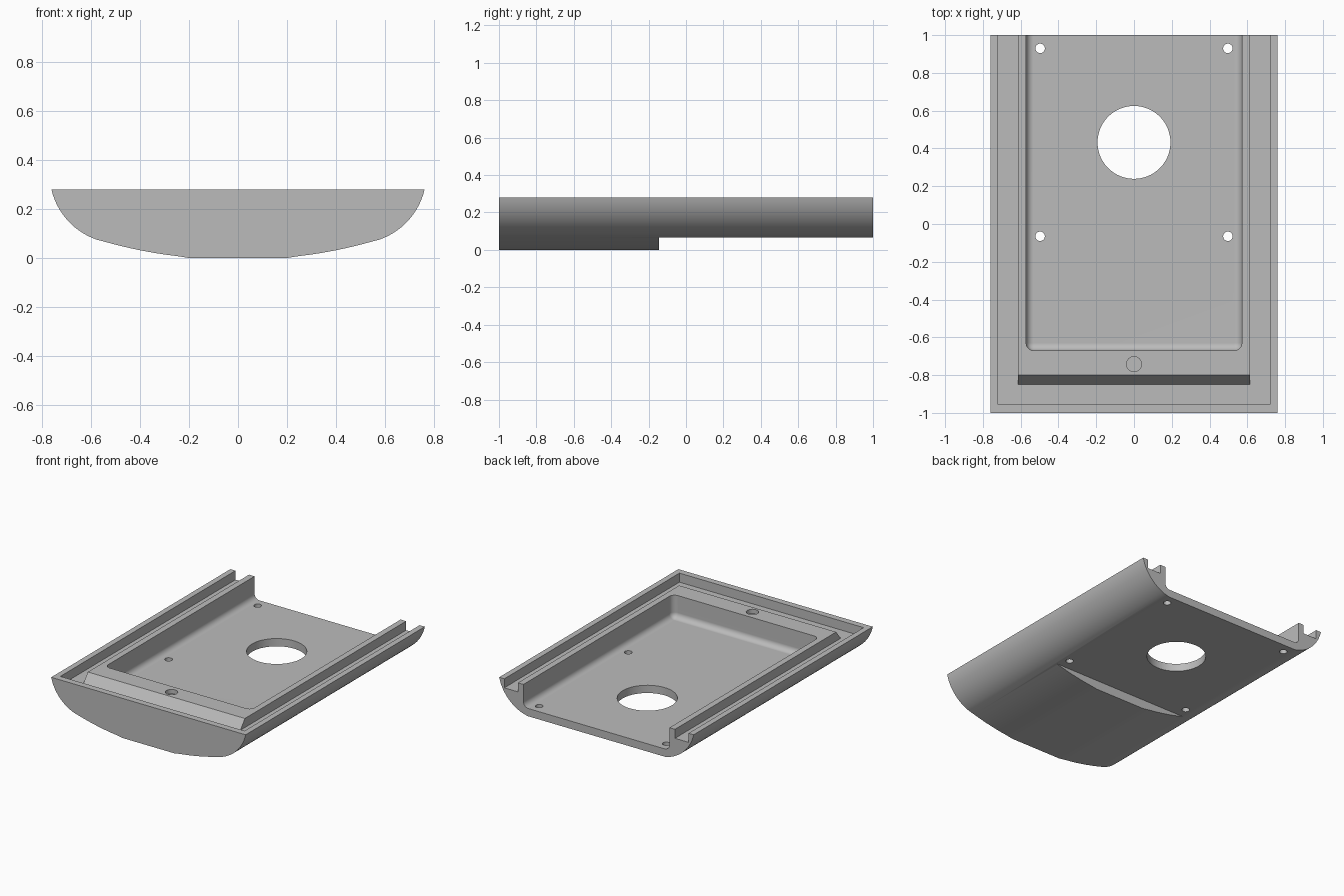
import bpy, bmesh
from math import sin, cos, radians
from mathutils import Vector

cube = bpy.data.objects.get("Cube")
if cube:
    bpy.data.objects.remove(cube, do_unlink=True)

RIM_Z, GROOVE_Z, FLOOR_Z, STEP_Z = 0.28, 0.216, 0.12, 0.065

grey = bpy.data.materials.new("plain grey")
grey.use_nodes = True
grey.diffuse_color = (0.5, 0.5, 0.5, 1)
grey.node_tree.nodes["Principled BSDF"].inputs["Base Color"].default_value = (0.5, 0.5, 0.5, 1)


def make_object(name, bm):
    bmesh.ops.recalc_face_normals(bm, faces=bm.faces)
    mesh = bpy.data.meshes.new(name)
    bm.to_mesh(mesh)
    bm.free()
    mesh.materials.append(grey)
    obj = bpy.data.objects.new(name, mesh)
    bpy.context.collection.objects.link(obj)
    return obj


def prism(points, direction):
    """Closed outline pushed along a direction."""
    bm = bmesh.new()
    face = bm.faces.new([bm.verts.new(p) for p in points])
    new = bmesh.ops.extrude_face_region(bm, geom=[face])["geom"]
    verts = [v for v in new if isinstance(v, bmesh.types.BMVert)]
    bmesh.ops.translate(bm, verts=verts, vec=Vector(direction))
    return bm


def box(x, y0, y1, z0, z1):
    return prism([(-x, y0, z0), (x, y0, z0), (x, y1, z0), (-x, y1, z0)], (0, 0, z1 - z0))


def arc(cx, cz, r, start, end, steps):
    angles = [radians(start + (end - start) * i / steps) for i in range(steps + 1)]
    return [(cx + r * sin(a), cz - r * cos(a)) for a in angles]


def cut(name, bm):
    cutter = make_object(name, bm)
    cutter.hide_render = True
    mod = body.modifiers.new(name, 'BOOLEAN')
    mod.operation, mod.solver, mod.object = 'DIFFERENCE', 'EXACT', cutter
    bpy.ops.object.modifier_apply(modifier=name)
    bpy.data.objects.remove(cutter, do_unlink=True)


def cut_hole(name, x, y, r, z0, sides):
    ring = [(x + r * cos(radians(360 * i / sides)), y + r * sin(radians(360 * i / sides)), z0)
            for i in range(sides)]
    cut(name, prism(ring, (0, 0, 0.6)))


# Curved shell: shallow belly arc, then a tight side arc up to the rim
half = [(0.2, 0.0)] + arc(0.0405, 1.826, 1.83, 5, 17, 8)[1:-1]
half += arc(0.4835, 0.3435, 0.284, 19, 77, 14)[:-1] + [(0.76, RIM_Z)]
outline = half + [(-x, z) for x, z in reversed(half)]
body = make_object("tray_shell", prism([(x, -1, z) for x, z in outline], (0, 2, 0)))
bpy.context.view_layer.objects.active = body
body.select_set(True)

# Raised flat underside behind the belly
cut("underside_step", box(1, -0.145, 1.2, -0.5, STEP_Z))

# U-shaped groove inside the rim, with a sloping front on the raised island
side = [(0.72, 1.2), (0.614, 1.2), (0.614, -0.85)]
plan = side + [(-x, y) for x, y in reversed(side)] + [(-0.72, -0.955), (0.72, -0.955)]
groove = prism([(x, y, GROOVE_Z) for x, y in plan], (0, 0, 2 * (RIM_Z - GROOVE_Z)))
for v in groove.verts:
    if v.co.z > RIM_Z and abs(v.co.y + 0.85) < 0.001:
        v.co.y += 0.1
cut("rim_groove", groove)

# Rounded pocket, open at the back
pocket = box(0.571, -0.67, 1.2, FLOOR_Z, 0.5)
edges = [e for e in pocket.edges
         if not all(v.co.z > 0.4 for v in e.verts) and not all(v.co.y > 1 for v in e.verts)]
bmesh.ops.bevel(pocket, geom=edges, offset=0.04, segments=8, profile=0.5, affect='EDGES')
cut("pocket", pocket)

# Large opening, four screw holes and the shallow round dimple
cut_hole("large_opening", 0, 0.432, 0.193, -0.2, 64)
for x in (-0.497, 0.497):
    for y in (-0.065, 0.93):
        cut_hole("screw_hole", x, y, 0.025, -0.2, 32)
cut_hole("front_dimple", 0, -0.742, 0.04, RIM_Z - 0.03, 32)

# Smooth curves, crisp edges
bpy.ops.object.shade_smooth_by_angle(angle=radians(16))
weighted = body.modifiers.new("weighted_normals", 'WEIGHTED_NORMAL')
weighted.keep_sharp = True
